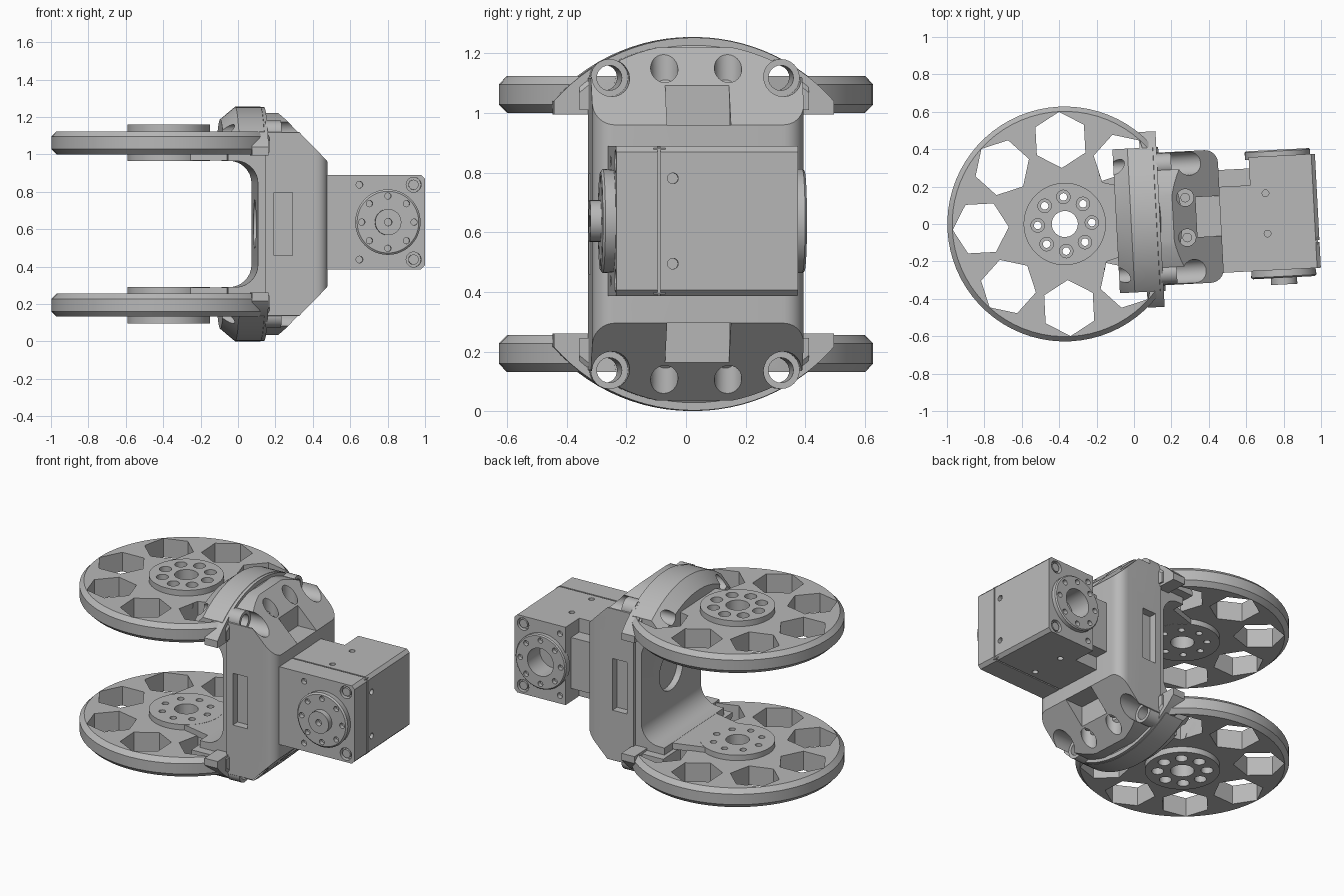
import bpy, bmesh
from math import sin, cos, pi, radians
from mathutils import Matrix

old = bpy.data.objects.get("Cube")
if old:
    bpy.data.objects.remove(old, do_unlink=True)

grey = bpy.data.materials.new("machined_grey")
grey.use_nodes = True
GREY = (0.48, 0.48, 0.48, 1)
grey.diffuse_color = GREY
for node in grey.node_tree.nodes:
    if node.type == 'BSDF_PRINCIPLED':
        node.inputs["Base Color"].default_value = GREY

MID = 0.6275       # height of the symmetry plane
MOTOR_Z = 0.6375
# Parts are laid out around the wheel axis, then turned slightly into place
PLACE = Matrix.Translation((-0.37, 0, 0)) @ Matrix.Rotation(radians(3), 4, 'Z')
MAP = {'x': lambda a, b, h: (h, a, b),
       'y': lambda a, b, h: (a, h, b),
       'z': lambda a, b, h: (a, b, h)}


# Solids are lists of matching point loops
def prism(points, lo, hi, axis):
    return [[MAP[axis](a, b, h) for a, b in points] for h in (lo, hi)]


def lathe(profile, axis, center=(0, 0), n=48, turn=0.0):
    return [[MAP[axis](center[0] + r * cos(turn + 2 * pi * i / n),
                       center[1] + r * sin(turn + 2 * pi * i / n), h)
             for i in range(n)] for r, h in profile]


def cyl(r, lo, hi, axis, center=(0, 0), n=24, turn=0.0):
    return lathe([(r, lo), (r, hi)], axis, center, n, turn)


def box(x0, x1, y0, y1, z0, z1):
    return prism([(x0, y0), (x1, y0), (x1, y1), (x0, y1)], z0, z1, 'z')


def flip(solid):
    return [[(x, y, 2 * MID - z) for x, y, z in loop] for loop in solid]


def both(solids):
    return solids + [flip(s) for s in solids]


def ring(r, center=(0, 0), turn=0.0):
    return [(center[0] + r * cos(turn + i * pi / 4),
             center[1] + r * sin(turn + i * pi / 4)) for i in range(8)]


def mesh_object(name, solids):
    bm = bmesh.new()
    for loops in solids:
        rows = [[bm.verts.new(p) for p in loop] for loop in loops]
        n = len(rows[0])
        for a, b in zip(rows, rows[1:]):
            for i in range(n):
                j = (i + 1) % n
                bm.faces.new((a[i], a[j], b[j], b[i]))
        bm.faces.new(rows[0][::-1])
        bm.faces.new(rows[-1])
    bmesh.ops.recalc_face_normals(bm, faces=bm.faces)
    me = bpy.data.meshes.new(name)
    bm.to_mesh(me)
    bm.free()
    ob = bpy.data.objects.new(name, me)
    bpy.context.collection.objects.link(ob)
    return ob


def make(name, solids, steps=()):
    """Build solids, apply boolean steps (operation, solids), place and shade."""
    ob = mesh_object(name, solids)
    for op, tools in steps:
        cutter = mesh_object("cutter", tools)
        cutter.hide_render = True
        mod = ob.modifiers.new("cut", 'BOOLEAN')
        mod.operation, mod.solver, mod.object = op, 'EXACT', cutter
        bpy.context.view_layer.update()
        done = ob.evaluated_get(bpy.context.evaluated_depsgraph_get())
        result = bpy.data.meshes.new_from_object(done)
        ob.modifiers.clear()
        ob.data = result
        bpy.data.objects.remove(cutter, do_unlink=True)
    ob.data.transform(PLACE)
    ob.data.materials.clear()
    ob.data.materials.append(grey)
    bpy.ops.object.select_all(action='DESELECT')
    ob.select_set(True)
    bpy.context.view_layer.objects.active = ob
    bpy.ops.object.shade_smooth_by_angle(angle=radians(30))
    return ob


CUT, KEEP = 'DIFFERENCE', 'INTERSECT'
BOLTS = [(v, MID + s * 0.49) for v in (-0.288, 0.288) for s in (-1, 1)]
bolt_holes = [cyl(0.042, 0.2, 1.2, 'x', c) for c in BOLTS]

# Wheels: chamfered disc and hub, hexagonal windows, counterbored bolt circle
wheel = lathe([(0.22, 0.965), (0.22, 1.0), (0.6, 1.0), (0.628, 1.028),
               (0.628, 1.095), (0.602, 1.123), (0.22, 1.123), (0.22, 1.16)], 'z', n=72)
windows = [cyl(0.15, 0.9, 1.3, 'z', c, 6, i * pi / 4)
           for i, c in enumerate(ring(0.45)) if i > 0]
bores = [cyl(0.036, 1.06, 1.3, 'z', c) for c in ring(0.145)]
pilots = [cyl(0.02, 0.9, 1.3, 'z', c) for c in ring(0.145)] + [cyl(0.07, 0.9, 1.3, 'z')]
pad = prism([(0.1, -0.19), (0.36, -0.26), (0.36, 0.26), (0.1, 0.19)], 0.966, 1.005, 'z')
pad_holes = [cyl(0.215, 0.9, 1.3, 'z', n=48)]
for side, turn in (("upper", lambda s: s), ("lower", flip)):
    def turned(solids):
        return [turn(s) for s in solids]
    make(side + "_wheel", turned([wheel]),
         [(CUT, turned(windows)), (CUT, turned(bores)), (CUT, turned(pilots)),
          (CUT, bolt_holes)])
    make(side + "_arm_pad", turned([pad]), [(CUT, turned(pad_holes))])

    # Arched flange over the wheel, with wider thin ends
    arch = lathe([(0.56, 0.275), (0.627, 0.355), (0.627, 0.49), (0.585, 0.52)],
                 'x', (0, MID), 96)
    make(side + "_arch", [arch],
         [(KEEP, turned([box(0, 1, -0.385, 0.385, 1.01, 1.4)])), (CUT, bolt_holes)])
    make(side + "_arch_ends", [cyl(0.625, 0.42, 0.51, 'x', (0, MID), 96)],
         [(KEEP, turned([box(0, 1, -0.47, 0.47, 0.995, 1.4)])), (CUT, bolt_holes)])

# Yoke: inner wall with filleted arms
half = [(0.34 + 0.12 * cos(i * pi / 16), 0.845 + 0.12 * sin(i * pi / 16)) for i in range(9)]
half += [(0.3, 0.965), (0.3, 1.03), (0.54, 1.03)]
yoke = half + [(u, 2 * MID - z) for u, z in reversed(half)]
make("yoke", [prism(yoke, -0.33, 0.33, 'y')],
     [(CUT, [cyl(0.13, 0.4, 0.6, 'x', (0, MID), 40)])])

# Body housing: sloped profile, rounded plan, circular ends
profile = [(0.5, 0.035), (0.58, 0.035), (0.835, 0.295),
           (0.835, 0.96), (0.58, 1.22), (0.5, 1.22)]
corner = [(0.765 + 0.07 * cos(i * pi / 12), 0.285 + 0.07 * sin(i * pi / 12)) for i in range(7)]
plan = corner + [(0.4, 0.355), (0.4, -0.355)] + [(u, -v) for u, v in reversed(corner)]
notch = box(0.705, 1, -0.107, 0.107, 0.96, 1.095)
wells = [cyl(0.046, 1.06, 1.4, 'z', (0.65, v)) for v in (-0.107, 0.107)]
slots = [box(0.545, 0.645, s - 0.05, s + 0.05, 0.46, 0.795) for s in (-0.355, 0.355)]
make("body_housing", [prism(profile, -0.4, 0.4, 'y')],
     [(KEEP, [prism(plan, -0.2, 1.5, 'z')]),
      (KEEP, [cyl(0.605, 0.3, 1.0, 'x', (0, MID), 96)]),
      (CUT, both([notch])), (CUT, both(wells)), (CUT, slots),
      (CUT, [cyl(0.063, 0.575, 1.0, 'x', c) for c in BOLTS]),
      (CUT, bolt_holes)])
for c in BOLTS:
    make("bolt_collar", [cyl(0.063, 0.5, 0.585, 'x', c)],
         [(CUT, [cyl(0.042, 0.2, 1.2, 'x', c)])])
make("housing_screws", both([cyl(0.025, 1.05, 1.085, 'z', (0.65, v)) for v in (-0.107, 0.107)]))

# Motor: front case, seam, rear case with a step beside the body
z0, z1 = MOTOR_Z - 0.252, MOTOR_Z + 0.252
case = [(0.82, z0), (1.335, z0), (1.355, z0 + 0.02), (1.355, z1 - 0.02), (1.335, z1), (0.82, z1)]
rear = [(0.82, -0.157), (1.355, -0.157), (1.355, 0.305), (1.0, 0.305), (1.0, 0.155), (0.82, 0.155)]
SCREWS = [(1.295, MOTOR_Z + s * 0.2) for s in (-1, 1)]
HORN = (1.155, MOTOR_Z)


def end_holes(lo, hi):
    return ([cyl(0.04, lo, hi, 'y', c) for c in SCREWS]
            + [cyl(0.018, lo, hi, 'y', (1.005, z)) for u, z in SCREWS])


dots = [cyl(0.018, 1.33, 1.4, 'x', (-0.115, MOTOR_Z + s * 0.143)) for s in (-1, 1)]
dots += [cyl(0.018, z, z + 0.06, 'z', (1.08, v))
         for v in (-0.108, 0.108) for z in (z0 - 0.04, z1 - 0.02)]
make("motor_front_case", [prism(case, -0.305, -0.166, 'y')], [(CUT, end_holes(-0.4, -0.275))])
make("motor_rear_case", [prism(rear, 0.3, 1.0, 'z')],
     [(KEEP, [prism(case, -0.5, 0.5, 'y')]), (CUT, dots),
      (CUT, [cyl(0.018, 0.275, 0.4, 'y', (1.04, z)) for u, z in SCREWS]
       + [cyl(0.04, 0.275, 0.4, 'y', c) for c in SCREWS]
       + [cyl(0.09, 0.2, 0.4, 'y', HORN, 32)])])
make("motor_seam", [box(0.82, 1.347, -0.18, -0.14, z0 + 0.008, z1 - 0.008)])
make("motor_connector", [box(0.82, 1.01, 0.1, 0.245, 0.47, 0.8)])
make("motor_screws", [cyl(0.027, lo, lo + 0.05, 'y', c) for c in SCREWS for lo in (-0.3, 0.25)])

# Output horns on both sides of the motor
make("front_horn", [lathe([(0.17, -0.29), (0.175, -0.34), (0.165, -0.348)], 'y', HORN)],
     [(CUT, [cyl(0.017, -0.4, -0.32, 'y', c, 16) for c in ring(0.14, HORN)])])
make("front_horn_hub", [cyl(0.07, -0.384, -0.33, 'y', HORN, 32)],
     [(CUT, [cyl(0.02, -0.4, -0.35, 'y', HORN, 16)])])
make("rear_horn", [lathe([(0.175, 0.29), (0.175, 0.33), (0.168, 0.337)], 'y', HORN)],
     [(CUT, [cyl(0.017, 0.31, 0.4, 'y', c, 16) for c in ring(0.14, HORN)]),
      (CUT, [cyl(0.09, 0.2, 0.4, 'y', HORN, 32)])])
